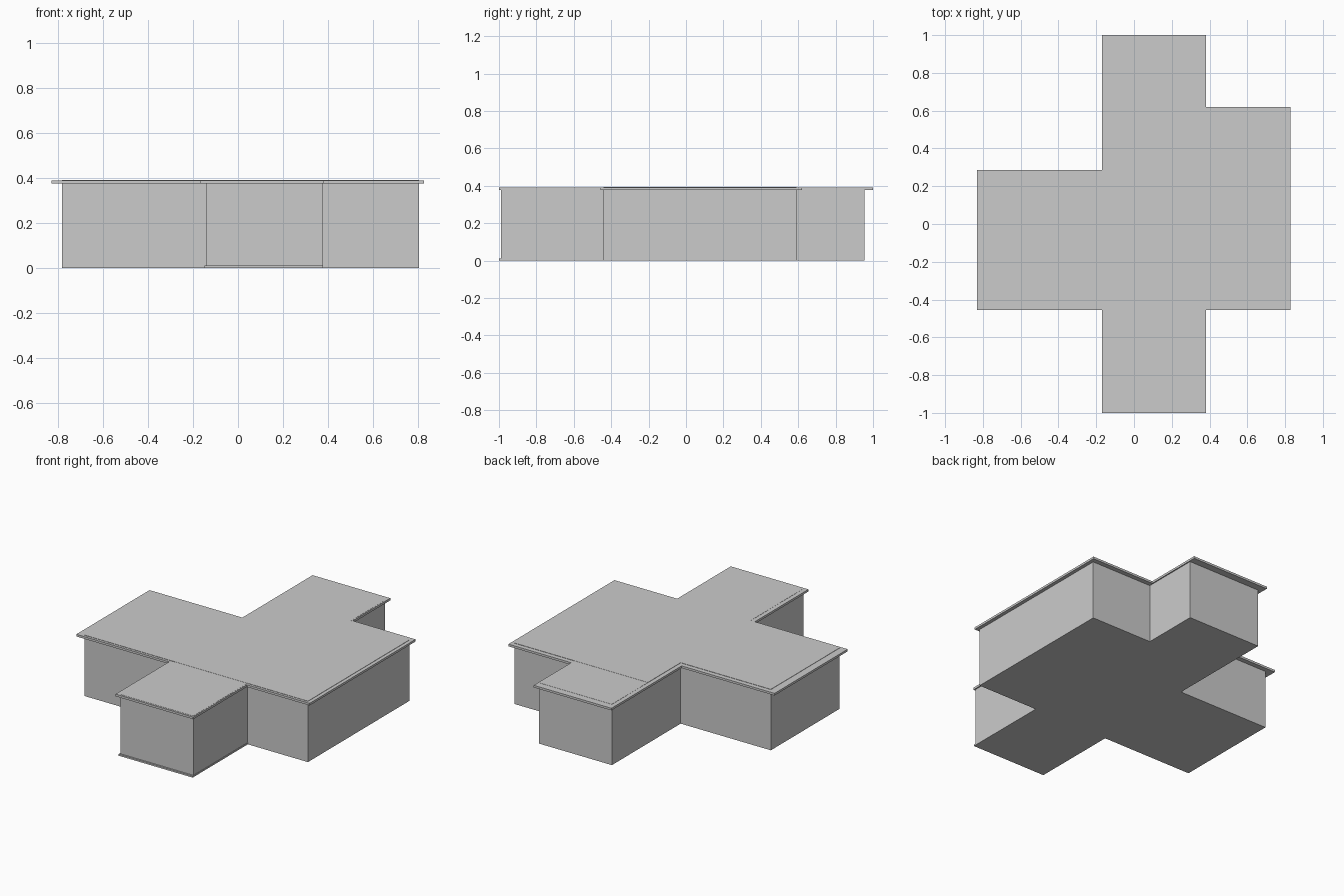
import bpy, bmesh

if "Cube" in bpy.data.objects:
    bpy.data.objects.remove(bpy.data.objects["Cube"])


def prism(name, outline, z0, z1):
    """Extrude a counter-clockwise plan outline from z0 up to z1."""
    bm = bmesh.new()
    base = bm.faces.new([bm.verts.new((x, y, z0)) for x, y in outline])
    ext = bmesh.ops.extrude_face_region(bm, geom=[base], use_keep_orig=True)
    top = [v for v in ext["geom"] if isinstance(v, bmesh.types.BMVert)]
    bmesh.ops.translate(bm, verts=top, vec=(0, 0, z1 - z0))
    bmesh.ops.recalc_face_normals(bm, faces=bm.faces)
    mesh = bpy.data.meshes.new(name)
    bm.to_mesh(mesh)
    bm.free()
    obj = bpy.data.objects.new(name, mesh)
    bpy.context.collection.objects.link(obj)
    return obj


def rect(x0, x1, y0, y1):
    return [(x0, y0), (x1, y0), (x1, y1), (x0, y1)]


# Main block: left and right wings with the centre between them
prism("main_block", [(-0.783, -0.44), (0.805, -0.44), (0.805, 0.59),
                     (-0.142, 0.59), (-0.142, 0.257), (-0.783, 0.257)], 0, 0.392)

# Front and back wings, a hair lower than the main block
prism("front_wing", rect(-0.142, 0.375, -0.989, -0.44), 0, 0.391)
prism("back_wing", rect(-0.142, 0.375, 0.59, 0.955), 0, 0.391)

# Overhanging cross-shaped roof slab
prism("roof_slab", [(-0.17, -1), (0.382, -1), (0.382, -0.456), (0.828, -0.456),
                    (0.828, 0.62), (0.382, 0.62), (0.382, 1), (-0.17, 1),
                    (-0.17, 0.287), (-0.83, 0.287), (-0.83, -0.456),
                    (-0.17, -0.456)], 0.376, 0.39)

# Thin floor slab showing as a sill below the front wing
prism("front_floor_slab", rect(-0.15, 0.378, -1, -0.44), 0, 0.01)
